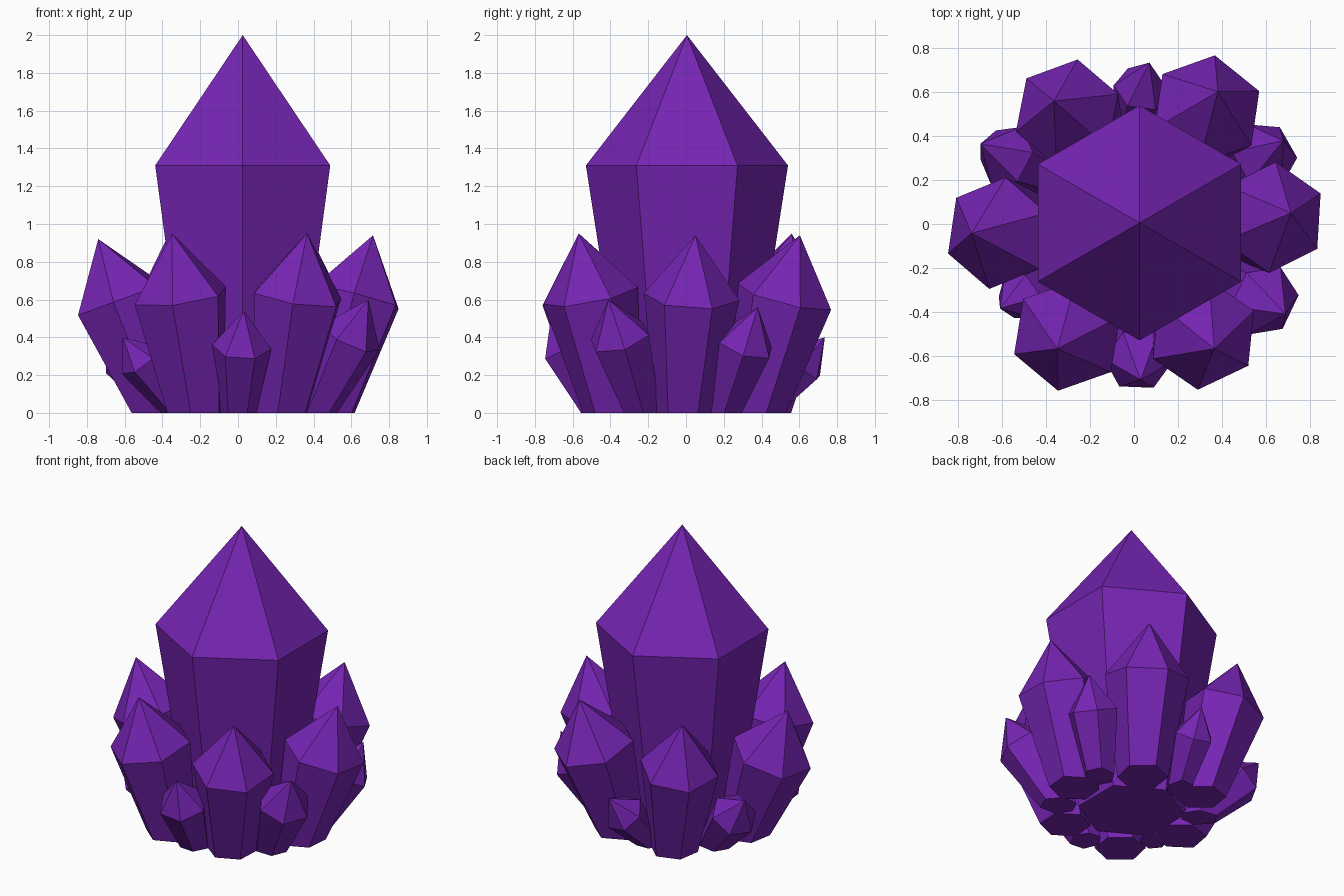
import bpy, bmesh, math
from mathutils import Vector

if "Cube" in bpy.data.objects:
    bpy.data.objects.remove(bpy.data.objects["Cube"])

purple = bpy.data.materials.new("amethyst purple")
purple.diffuse_color = (0.18, 0.018, 0.45, 1)
purple.use_nodes = True
purple.node_tree.nodes["Principled BSDF"].inputs["Base Color"].default_value = purple.diffuse_color


def crystal(name, centre, apex, radius, phase, taper=0.6):
    """Six-sided crystal: widest ring at centre, pointed apex, tapering down to the ground."""
    c, a = Vector(centre), Vector(apex)
    axis = (a - c).normalized()
    # ring directions, measured from a horizontal heading laid into the ring plane
    h = Vector((math.cos(math.radians(phase)), math.sin(math.radians(phase)), 0))
    u = (h - axis * h.dot(axis)).normalized()
    v = axis.cross(u)
    to_ground = c.z / axis.z
    extra = 1.35                                   # run past the ground, then trim flat
    foot = c - axis * to_ground * extra
    foot_r = radius * (1 - (1 - taper) * extra)

    bm = bmesh.new()

    def ring(p, r):
        return [bm.verts.new(p + r * (u * math.cos(i * math.pi / 3) + v * math.sin(i * math.pi / 3)))
                for i in range(6)]

    low, top, tip = ring(foot, foot_r), ring(c, radius), bm.verts.new(a)
    bm.faces.new(low[::-1])
    for i in range(6):
        j = (i + 1) % 6
        bm.faces.new((low[i], low[j], top[j], top[i]))
        bm.faces.new((top[i], top[j], tip))
    cut = bmesh.ops.bisect_plane(bm, geom=bm.verts[:] + bm.edges[:] + bm.faces[:],
                                 plane_co=(0, 0, 0), plane_no=(0, 0, 1), clear_inner=True)
    bmesh.ops.edgeloop_fill(bm, edges=[e for e in cut["geom_cut"] if isinstance(e, bmesh.types.BMEdge)])
    bmesh.ops.recalc_face_normals(bm, faces=bm.faces[:])
    mesh = bpy.data.meshes.new(name)
    bm.to_mesh(mesh)
    bm.free()
    mesh.materials.append(purple)
    bpy.context.collection.objects.link(bpy.data.objects.new(name, mesh))


# tall central crystal
crystal("main_crystal", (0.025, 0.005, 1.31), (0.025, 0.005, 2), 0.535, 90, 0.62)

# ring of six medium crystals leaning outward
crystal("medium_left", (-0.622, -0.042, 0.60), (-0.74, -0.042, 0.92), 0.257, 80.5)
crystal("medium_right", (0.63, 0.03, 0.615), (0.715, 0.05, 0.94), 0.254, 85.4)
crystal("medium_front_left", (-0.305, -0.508, 0.62), (-0.35, -0.568, 0.95), 0.26, -40)
crystal("medium_front_right", (0.316, -0.505, 0.62), (0.366, -0.568, 0.95), 0.255, 24.6)
crystal("medium_back_right", (0.332, 0.52, 0.615), (0.382, 0.603, 0.94), 0.26, -39.5)
crystal("medium_back_left", (-0.305, 0.506, 0.62), (-0.365, 0.56, 0.95), 0.25, 18.8)

# small crystals in the gaps
crystal("small_front", (0.02, -0.62, 0.35), (0.03, -0.71, 0.54), 0.157, -65)
crystal("small_back", (0.035, 0.615, 0.26), (0.07, 0.735, 0.40), 0.13, 60)
crystal("small_front_right", (0.595, -0.35, 0.40), (0.69, -0.41, 0.60), 0.17, 2)
crystal("small_back_right", (0.595, 0.315, 0.36), (0.68, 0.38, 0.56), 0.16, 2)
crystal("small_back_left", (-0.58, 0.31, 0.30), (-0.70, 0.365, 0.45), 0.15, 175)
crystal("small_front_left", (-0.52, -0.33, 0.28), (-0.61, -0.385, 0.40), 0.12, 240)
